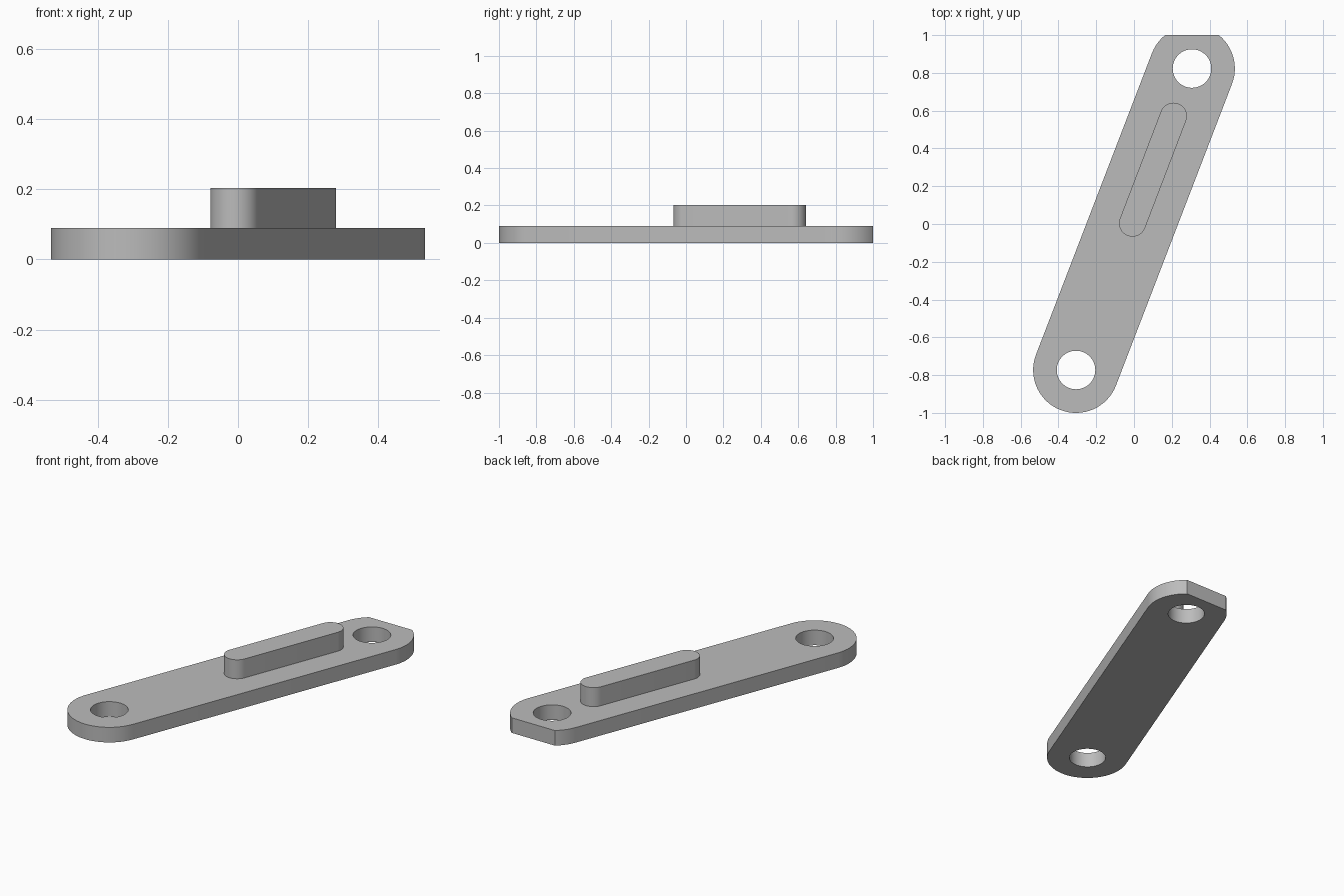
import bpy
import bmesh
from math import pi, cos, sin, atan2
from mathutils import Vector

cube = bpy.data.objects.get("Cube")
if cube:
    bpy.data.objects.remove(cube, do_unlink=True)

grey = bpy.data.materials.new("plain grey")
grey.use_nodes = True
colour = (0.5, 0.5, 0.5, 1)
grey.diffuse_color = colour
grey.node_tree.nodes["Principled BSDF"].inputs["Base Color"].default_value = colour


def arc(centre, radius, start, sweep, steps):
    return [centre + radius * Vector((cos(start + sweep * i / steps),
                                      sin(start + sweep * i / steps)))
            for i in range(steps + 1)]


def slot(a, b, radius, steps=32):
    """Outline of a bar with round ends centred on a and b."""
    along = atan2(b.y - a.y, b.x - a.x)
    return (arc(b, radius, along - pi / 2, pi, steps)
            + arc(a, radius, along + pi / 2, pi, steps))


def circle(centre, radius, steps=64):
    return arc(centre, radius, 0, 2 * pi, steps)[:-1]


def solid(name, loops, bottom, top, flat_y=None):
    """Fill the outlines, trim the back end flat, and extrude upwards."""
    bm = bmesh.new()
    for loop in loops:
        verts = [bm.verts.new((p.x, p.y, bottom)) for p in loop]
        for i, v in enumerate(verts):
            bm.edges.new((verts[i - 1], v))
    bmesh.ops.triangle_fill(bm, edges=bm.edges[:], use_beauty=True)
    if flat_y is not None:
        bmesh.ops.bisect_plane(bm, geom=bm.verts[:] + bm.edges[:] + bm.faces[:],
                               plane_co=(0, flat_y, 0), plane_no=(0, 1, 0),
                               clear_outer=True)
    result = bmesh.ops.extrude_face_region(bm, geom=bm.faces[:])
    moved = [g for g in result["geom"] if isinstance(g, bmesh.types.BMVert)]
    bmesh.ops.translate(bm, verts=moved, vec=(0, 0, top - bottom))
    bmesh.ops.recalc_face_normals(bm, faces=bm.faces[:])
    mesh = bpy.data.meshes.new(name)
    bm.to_mesh(mesh)
    bm.free()
    mesh.materials.append(grey)
    obj = bpy.data.objects.new(name, mesh)
    bpy.context.collection.objects.link(obj)
    bpy.ops.object.select_all(action='DESELECT')
    obj.select_set(True)
    bpy.context.view_layer.objects.active = obj
    bpy.ops.object.shade_smooth_by_angle(angle=pi / 6)
    return obj


# Link plate with a hole at each end and a flat trimmed back end
front = Vector((-0.307, -0.773))
back = Vector((0.307, 0.823))
solid("link_plate", [slot(front, back, 0.227), circle(front, 0.102), circle(back, 0.102)],
      0, 0.09, flat_y=1)

# Raised rib on the plate
solid("raised_rib", [slot(Vector((-0.008, 0.004)), Vector((0.209, 0.571)), 0.071)],
      0.09, 0.203)
